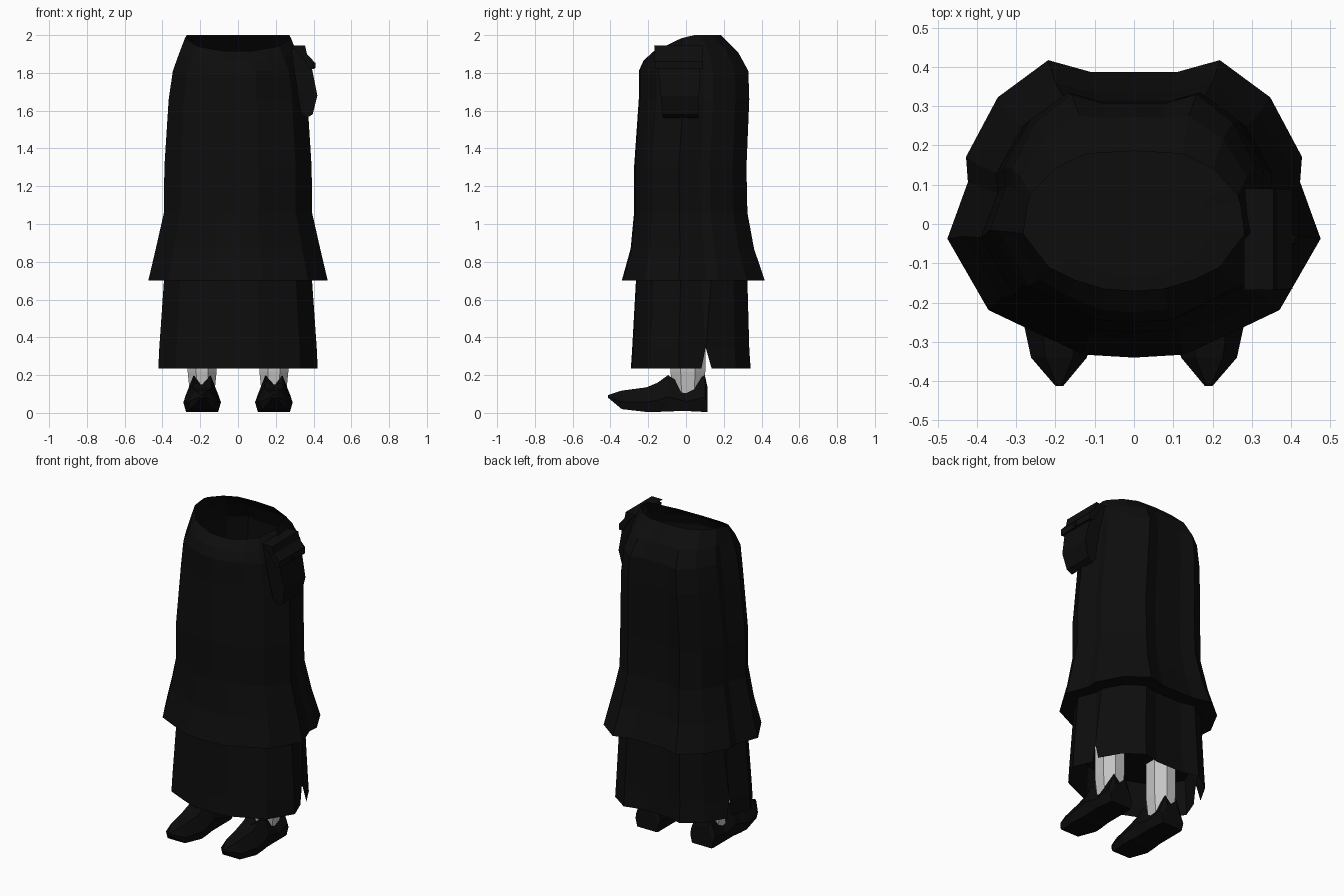
import bpy, bmesh, math

cube = bpy.data.objects.get("Cube")
if cube:
    bpy.data.objects.remove(cube)


def material(name, r, g, b):
    m = bpy.data.materials.new(name)
    m.use_nodes = True
    m.diffuse_color = (r, g, b, 1)
    bsdf = m.node_tree.nodes["Principled BSDF"]
    bsdf.inputs["Base Color"].default_value = (r, g, b, 1)
    bsdf.inputs["Roughness"].default_value = 0.9
    return m


black = material("black cloth", 0.004, 0.004, 0.004)
leather = material("black leather", 0.0035, 0.0035, 0.0035)
grey = material("light grey", 0.55, 0.55, 0.55)


def loft(name, rings, mat, caps=False, skip=()):
    """Join closed rings of equal length with quads; skip lists (ring, segment) gaps."""
    bm = bmesh.new()
    loops = [[bm.verts.new(p) for p in ring] for ring in rings]
    n = len(loops[0])
    for r in range(len(loops) - 1):
        a, b = loops[r], loops[r + 1]
        for i in range(n):
            if (r, i) not in skip:
                j = (i + 1) % n
                bm.faces.new((a[i], a[j], b[j], b[i]))
    if caps:
        bm.faces.new(loops[0])
        bm.faces.new(loops[-1])
    bmesh.ops.recalc_face_normals(bm, faces=bm.faces)
    mesh = bpy.data.meshes.new(name)
    bm.to_mesh(mesh)
    bm.free()
    mesh.materials.append(mat)
    obj = bpy.data.objects.new(name, mesh)
    bpy.context.collection.objects.link(obj)
    return obj


# Pleated half outline, front centre to back centre, mirrored to a full ring
half = [(0, -1), (.27, -.98), (.53, -.83), (.78, -.68), (1, -.2), (.89, .18),
        (.9, .35), (.73, .75), (.46, 1), (.23, .92), (0, .92)]
outline = half + [(-u, v) for u, v in half[-2:0:-1]]
slit = 5
n = len(outline)


def skirt_ring(z, w, front, back, tilt=0, pinch=False, pleat=1):
    cy, h = (front + back) / 2, (back - front) / 2
    ring = []
    for i, (u, v) in enumerate(outline):
        if pinch and i in (slit, slit + 1, n - slit, n - slit - 1):
            v = .25 + (.01 if i in (slit + 1, n - slit - 1) else 0)
        # near the waist the pleats relax into an oval
        k = pleat + (1 - pleat) / math.hypot(u, v)
        ring.append((w * u * k, cy + h * v * k, z + tilt * min(v, 0)))
    return ring


# Skirt: waist rim, body, flared upper hem, then the lower tier
rings = [
    skirt_ring(2.0, .285, -.17, .19, .085, pleat=.3),
    skirt_ring(1.91, .315, -.225, .285, .045, pleat=.6),
    skirt_ring(1.81, .345, -.25, .33),
    skirt_ring(1.66, .367, -.25, .335),
    skirt_ring(1.3, .39, -.275, .32),
    skirt_ring(1.06, .392, -.275, .325),
    skirt_ring(.87, .435, -.293, .36),
    skirt_ring(.70, .475, -.34, .417),
    skirt_ring(.70, .392, -.265, .325),
    skirt_ring(.34, .417, -.285, .335, pinch=True),
    skirt_ring(.235, .422, -.292, .342),
]
last = len(rings) - 2
loft("skirt", rings, black, skip={(last, slit), (last, n - slit - 1)})

# Lining that closes the inside around the legs
lining = skirt_ring(.45, .40, -.27, .32)
loft("skirt_lining", [lining, [(x * .5, y * .5, z + .01) for x, y, z in lining]],
     black, caps=True)


# Legs and pointed ankle shoes
def leg_ring(cx, z, rx, ry):
    return [(cx + rx * math.cos(a), .01 + ry * math.sin(a), z)
            for a in (math.tau * (k + .5) / 8 for k in range(8))]


def shoe_ring(cx, side, y, inner, outer, low, high, dip):
    mid, w = (inner + outer) / 2, (outer - inner) / 2
    base = low + (high - low) * .4
    pts = [(-.85, low), (.85, low), (1, base), (.5, high), (0, high - dip),
           (-.5, high), (-1, base)]
    return [(side * (mid + w * u), y, z) for u, z in pts]


for side, label in ((1, "left"), (-1, "right")):
    cx = side * .19
    loft(label + "_leg", [leg_ring(cx, .08, .068, .085), leg_ring(cx, .22, .083, .1),
                          leg_ring(cx, .62, .083, .1)], grey)
    stations = [(-.412, .18, .20, .08, .095, 0), (-.34, .12, .262, .02, .118, 0),
                (-.21, .09, .29, .005, .135, 0), (-.15, .095, .285, .005, .16, .01),
                (-.095, .10, .28, .008, .2, .06), (0, .098, .282, .01, .135, 0),
                (.1, .105, .275, .005, .2, .04), (.115, .11, .27, .005, .13, 0)]
    loft(label + "_shoe", [shoe_ring(cx, side, *s) for s in stations],
         leather, caps=True)


# Hip pouch: a side profile swept front to back, narrowing downward
def swept(name, profile, y0, y1, taper):
    front = [(x, y0 + taper * (1.94 - z), z) for x, z in profile]
    rear = [(x, y1 - taper * .4 * (1.94 - z), z) for x, z in profile]
    return loft(name, [front, rear], black, caps=True)


swept("pouch_body", [(.28, 1.93), (.35, 1.93), (.39, 1.83), (.42, 1.68),
                     (.395, 1.58), (.36, 1.56), (.33, 1.6)], -.16, .08, .1)
swept("pouch_flap", [(.28, 1.945), (.355, 1.945), (.365, 1.9), (.402, 1.86),
                     (.404, 1.82), (.38, 1.82), (.33, 1.9)], -.168, .09, .03)

# Pouch button
bpy.ops.mesh.primitive_cylinder_add(vertices=8, radius=.014, depth=.012,
                                    location=(.404, -.04, 1.84),
                                    rotation=(0, math.pi / 2, 0))
button = bpy.context.object
button.name = "pouch_button"
button.data.materials.append(leather)
